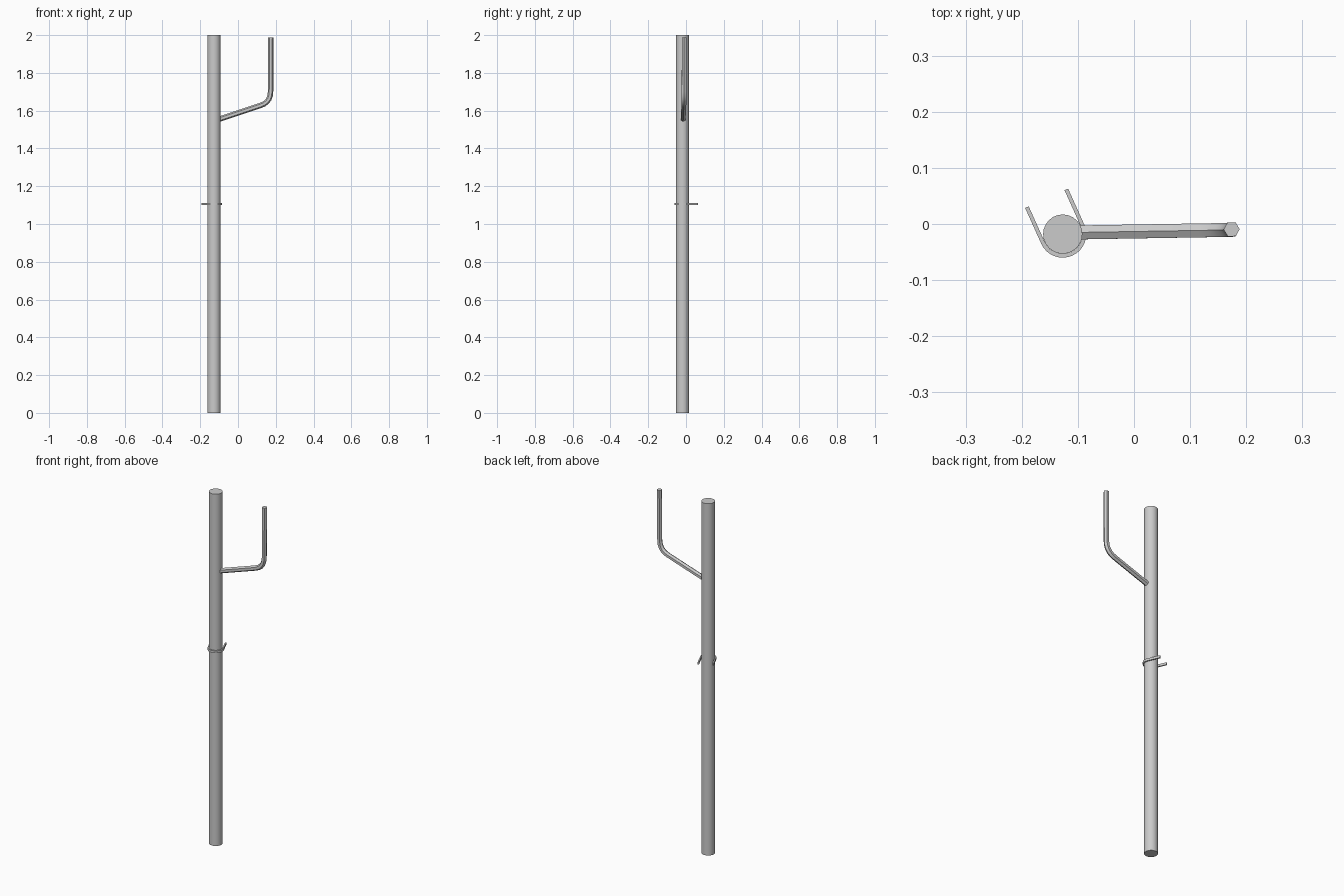
import bpy, bmesh, math
from mathutils import Vector

if "Cube" in bpy.data.objects:
    bpy.data.objects.remove(bpy.data.objects["Cube"])

PX, PY, PR = -0.127, -0.018, 0.035


def sweep(name, path, side, section, angle=35):
    """Sweep a closed (n, b) section along a planar path; side is the plane normal."""
    bm = bmesh.new()
    rings = []
    for i, p in enumerate(path):
        a = (p - path[i - 1]).normalized() if i > 0 else None
        b = (path[i + 1] - p).normalized() if i < len(path) - 1 else None
        t = ((a or b) + (b or a)).normalized()
        n = side.cross(t).normalized()
        s = t.cross(n)
        rings.append([bm.verts.new(p + n * u + s * v) for u, v in section])
    k = len(section)
    for r0, r1 in zip(rings, rings[1:]):
        for j in range(k):
            bm.faces.new((r0[j], r0[(j + 1) % k], r1[(j + 1) % k], r1[j]))
    bm.faces.new(rings[0])
    bm.faces.new(rings[-1])
    bmesh.ops.recalc_face_normals(bm, faces=bm.faces)
    me = bpy.data.meshes.new(name)
    bm.to_mesh(me)
    bm.free()
    ob = bpy.data.objects.new(name, me)
    bpy.context.collection.objects.link(ob)
    bpy.ops.object.select_all(action='DESELECT')
    bpy.context.view_layer.objects.active = ob
    ob.select_set(True)
    bpy.ops.object.shade_smooth_by_angle(angle=math.radians(angle))
    return ob


# pole
bpy.ops.mesh.primitive_cylinder_add(vertices=24, radius=PR, depth=2, location=(PX, PY, 1))
bpy.context.object.name = "pole"
bpy.ops.object.shade_smooth_by_angle(angle=math.radians(35))

# bent hexagonal arm with a rounded elbow
start = Vector((-0.096, -0.015, 1.556))
corner = Vector((0.172, -0.0105, 1.645))
end = Vector((0.174, -0.0095, 1.987))
d0, d1 = (start - corner).normalized(), (end - corner).normalized()
a, b = corner + d0 * 0.055, corner + d1 * 0.055
elbow = [a * (1 - t) ** 2 + corner * 2 * t * (1 - t) + b * t ** 2
         for t in (i / 5 for i in range(6))]
hexagon = [(0.0143 * math.cos(math.radians(60 * i)), 0.0143 * math.sin(math.radians(60 * i)))
           for i in range(6)]
sweep("arm", [start] + elbow + [end], d0.cross(d1).normalized(), hexagon)

# U-shaped clip hugging the pole, open towards the back
r, z = PR + 0.0035, 1.106
axis = math.atan2(0.91, -0.41)
open_dir = Vector((math.cos(axis), math.sin(axis), 0))
arc = []
for i in range(17):
    t = axis + math.pi / 2 + math.pi * i / 16
    arc.append(Vector((PX + r * math.cos(t), PY + r * math.sin(t), z)))
strip = [(-0.0035, -0.0065), (0.0035, -0.0065), (0.0035, 0.0065), (-0.0035, 0.0065)]
sweep("clip", [arc[0] + open_dir * 0.07] + arc + [arc[-1] + open_dir * 0.07],
      Vector((0, 0, 1)), strip)
